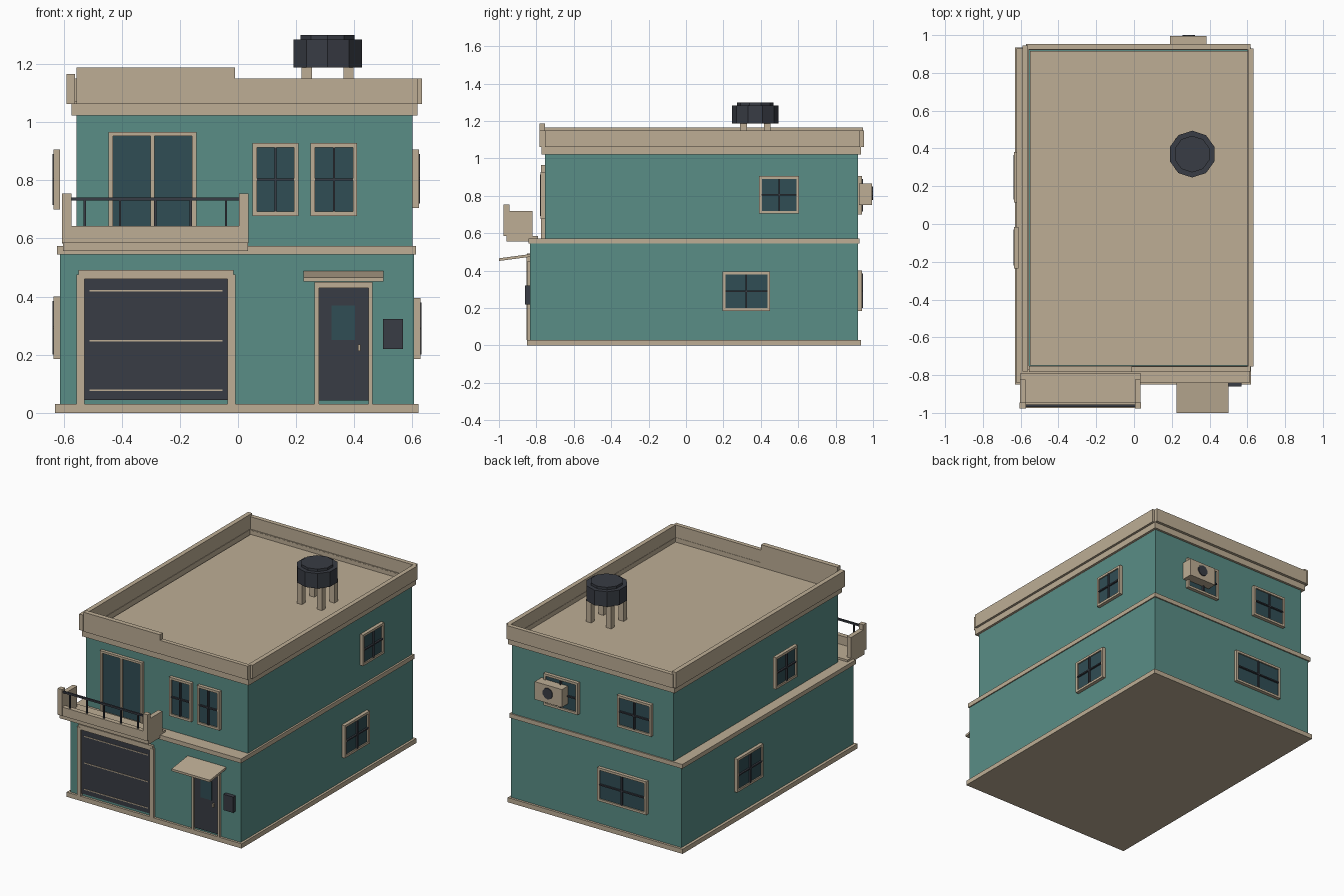
import bpy, bmesh, math
from mathutils import Matrix, Vector


def material(name, rgb):
    m = bpy.data.materials.new(name)
    m.diffuse_color = (*rgb, 1)
    return m


TEAL = material("teal_wall", (0.10, 0.27, 0.24))
TAN = material("tan_trim", (0.51, 0.42, 0.30))
DARK = material("dark_metal", (0.04, 0.045, 0.058))
GLASS = material("glass", (0.03, 0.075, 0.09))


def finish(name, bm, mat):
    me = bpy.data.meshes.new(name)
    bmesh.ops.recalc_face_normals(bm, faces=bm.faces[:])
    bm.to_mesh(me)
    bm.free()
    me.materials.append(mat)
    ob = bpy.data.objects.new(name, me)
    bpy.context.collection.objects.link(ob)
    return ob


def boxes(name, mat, *bounds):
    """One object made of boxes given as x0, x1, y0, y1, z0, z1."""
    bm = bmesh.new()
    for x0, x1, y0, y1, z0, z1 in bounds:
        mid = Matrix.Translation(((x0 + x1) / 2, (y0 + y1) / 2, (z0 + z1) / 2))
        size = Matrix.Diagonal((abs(x1 - x0), abs(y1 - y0), z1 - z0, 1))
        bmesh.ops.create_cube(bm, size=1, matrix=mid @ size)
    return finish(name, bm, mat)


def cylinder(name, mat, sides, r, depth, centre, rot=Matrix()):
    bm = bmesh.new()
    bmesh.ops.create_cone(bm, cap_ends=True, segments=sides, radius1=r, radius2=r,
                          depth=depth, matrix=Matrix.Translation(centre) @ rot)
    return finish(name, bm, mat)


def window(name, axis, wall, out, a0, a1, z0, z1):
    """Framed window with a cross bar; axis is the wall normal, out its sign."""
    def bar(u0, u1, d0, d1, w0, w1):
        d0, d1 = wall + out * d0, wall + out * d1
        return (d0, d1, u0, u1, w0, w1) if axis == 'x' else (u0, u1, d0, d1, w0, w1)
    t, m = 0.015, 0.004
    ac, zc = (a0 + a1) / 2, (z0 + z1) / 2
    boxes(name + "_frame", TAN,
          bar(a0, a0 + t, 0, 0.022, z0, z1), bar(a1 - t, a1, 0, 0.022, z0, z1),
          bar(a0 + t, a1 - t, 0, 0.022, z0, z0 + t), bar(a0 + t, a1 - t, 0, 0.022, z1 - t, z1))
    boxes(name + "_glass", GLASS, bar(a0 + t, a1 - t, 0.003, 0.014, z0 + t, z1 - t))
    boxes(name + "_bars", DARK,
          bar(ac - m, ac + m, 0.001, 0.026, z0 + t, z1 - t),
          bar(a0 + t, a1 - t, 0.001, 0.025, zc - m, zc + m))


def ring(x0, x1, y0, y1, z0, z1, t):
    return [(x0, x0 + t, y0, y1, z0, z1), (x1 - t, x1, y0, y1, z0, z1),
            (x0 + t, x1 - t, y0, y0 + t, z0, z1), (x0 + t, x1 - t, y1 - t, y1, z0, z1)]


# Building volumes
boxes("plinth", TAN, (-0.63, 0.62, -0.85, 0.935, 0, 0.03))
boxes("lower_storey", TEAL, (-0.612, 0.605, -0.835, 0.92, 0.03, 0.545))
boxes("floor_band", TAN, (-0.623, 0.612, -0.843, 0.928, 0.545, 0.573))
boxes("upper_storey", TEAL, (-0.556, 0.60, -0.755, 0.92, 0.573, 1.022))

# Roof, cornice and parapets
boxes("roof", TAN, (-0.55, 0.60, -0.75, 0.915, 1.022, 1.042))
boxes("cornice", TAN, *ring(-0.573, 0.617, -0.772, 0.935, 1.022, 1.065, 0.015))
boxes("parapet_left", TAN, (-0.59, -0.56, -0.78, 0.945, 1.062, 1.165))
boxes("parapet_right", TAN, (0.603, 0.632, -0.755, 0.93, 1.062, 1.15))
boxes("parapet_back", TAN, (-0.573, 0.617, 0.925, 0.953, 1.062, 1.15))
boxes("parapet_front", TAN, (-0.01, 0.617, -0.782, -0.755, 1.062, 1.15))
boxes("parapet_front_raised", TAN, (-0.556, -0.01, -0.784, -0.753, 1.062, 1.187))
boxes("parapet_lining", TAN, *ring(-0.562, 0.606, -0.758, 0.926, 1.03, 1.07, 0.005))

# Water tank on four feet
boxes("tank_feet", TAN, *[(x - 0.018, x + 0.018, y - 0.018, y + 0.018, 1.042, 1.187)
                          for x in (0.236, 0.38) for y in (0.307, 0.434)])
cylinder("tank", DARK, 10, 0.124, 0.097, (0.308, 0.37, 1.2355))
cylinder("tank_lid", DARK, 10, 0.097, 0.016, (0.308, 0.37, 1.292))

# Windows on all four sides
window("front_window_left", 'y', -0.755, -1, 0.05, 0.208, 0.677, 0.928)
window("front_window_right", 'y', -0.755, -1, 0.25, 0.41, 0.677, 0.928)
window("right_window_upper", 'x', 0.60, 1, 0.39, 0.605, 0.705, 0.905)
window("right_window_lower", 'x', 0.605, 1, 0.195, 0.45, 0.185, 0.395)
window("left_window_upper", 'x', -0.612, -1, -0.235, -0.015, 0.70, 0.905)
window("left_window_lower", 'x', -0.612, -1, 0.115, 0.38, 0.185, 0.40)
window("back_window_lower", 'y', 0.92, 1, -0.375, -0.025, 0.185, 0.40)
window("back_window_upper", 'y', 0.92, 1, -0.41, -0.165, 0.70, 0.905)
window("back_window_vent", 'y', 0.92, 1, 0.115, 0.36, 0.70, 0.905)

# Air conditioner at the back
boxes("air_conditioner", TAN, (0.19, 0.385, 0.925, 0.995, 0.75, 0.865))
cylinder("air_conditioner_fan", DARK, 10, 0.036, 0.01, (0.29, 0.995, 0.813),
         Matrix.Rotation(math.pi / 2, 4, 'X'))

# Balcony sliding door
boxes("sliding_door_frame", TAN,
      (-0.445, -0.43, -0.775, -0.755, 0.573, 0.966), (-0.158, -0.143, -0.775, -0.755, 0.573, 0.966),
      (-0.43, -0.158, -0.775, -0.755, 0.952, 0.966), (-0.301, -0.287, -0.775, -0.755, 0.573, 0.952))
boxes("sliding_door_glass", GLASS, (-0.43, -0.301, -0.766, -0.756, 0.575, 0.952),
      (-0.287, -0.158, -0.766, -0.756, 0.575, 0.952))

# Balcony
boxes("balcony_floor", TAN, (-0.602, 0.034, -0.96, -0.79, 0.557, 0.586))
boxes("balcony_front_wall", TAN, (-0.573, 0.006, -0.975, -0.945, 0.585, 0.642))
for side, x in (("left", -0.589), ("right", 0.02)):
    boxes("balcony_wall_" + side, TAN, (x - 0.015, x + 0.015, -0.947, -0.822, 0.58, 0.72),
          (x - 0.016, x + 0.016, -0.976, -0.945, 0.585, 0.755))
boxes("balcony_railing", DARK, (-0.575, 0.008, -0.968, -0.956, 0.73, 0.741),
      *[(x - 0.004, x + 0.004, -0.966, -0.958, 0.64, 0.732)
        for x in (-0.527, -0.406, -0.284, -0.163, -0.041)])

# Garage door
boxes("garage_frame", TAN, (-0.555, -0.528, -0.853, -0.83, 0.03, 0.475),
      (-0.036, -0.008, -0.853, -0.83, 0.03, 0.475), (-0.548, -0.015, -0.851, -0.83, 0.46, 0.492))
boxes("garage_door", DARK, (-0.53, -0.034, -0.841, -0.83, 0.045, 0.462))
boxes("garage_door_slats", TAN, *[(-0.51, -0.053, -0.844, -0.838, z - 0.003, z + 0.003)
                                  for z in (0.078, 0.248, 0.42)])

# Entrance door
boxes("door_frame", TAN, (0.263, 0.278, -0.85, -0.83, 0.03, 0.45),
      (0.448, 0.463, -0.85, -0.83, 0.03, 0.45), (0.278, 0.448, -0.85, -0.83, 0.43, 0.45))
boxes("door", DARK, (0.277, 0.449, -0.842, -0.83, 0.042, 0.432))
boxes("door_glass", GLASS, (0.322, 0.402, -0.845, -0.84, 0.25, 0.37))
boxes("door_handle", TAN, (0.413, 0.421, -0.853, -0.84, 0.212, 0.236))
boxes("mailbox", DARK, (0.498, 0.568, -0.861, -0.83, 0.22, 0.322))

# Sloping canopy over the entrance
bm = bmesh.new()
profile = [(-1.0, 0.452), (-0.83, 0.474), (-0.83, 0.489), (-1.0, 0.466)]
face = bm.faces.new([bm.verts.new((0.225, y, z)) for y, z in profile])
new = bmesh.ops.extrude_face_region(bm, geom=[face])["geom"]
bmesh.ops.translate(bm, vec=Vector((0.275, 0, 0)),
                    verts=[v for v in new if isinstance(v, bmesh.types.BMVert)])
finish("door_canopy", bm, TAN)
